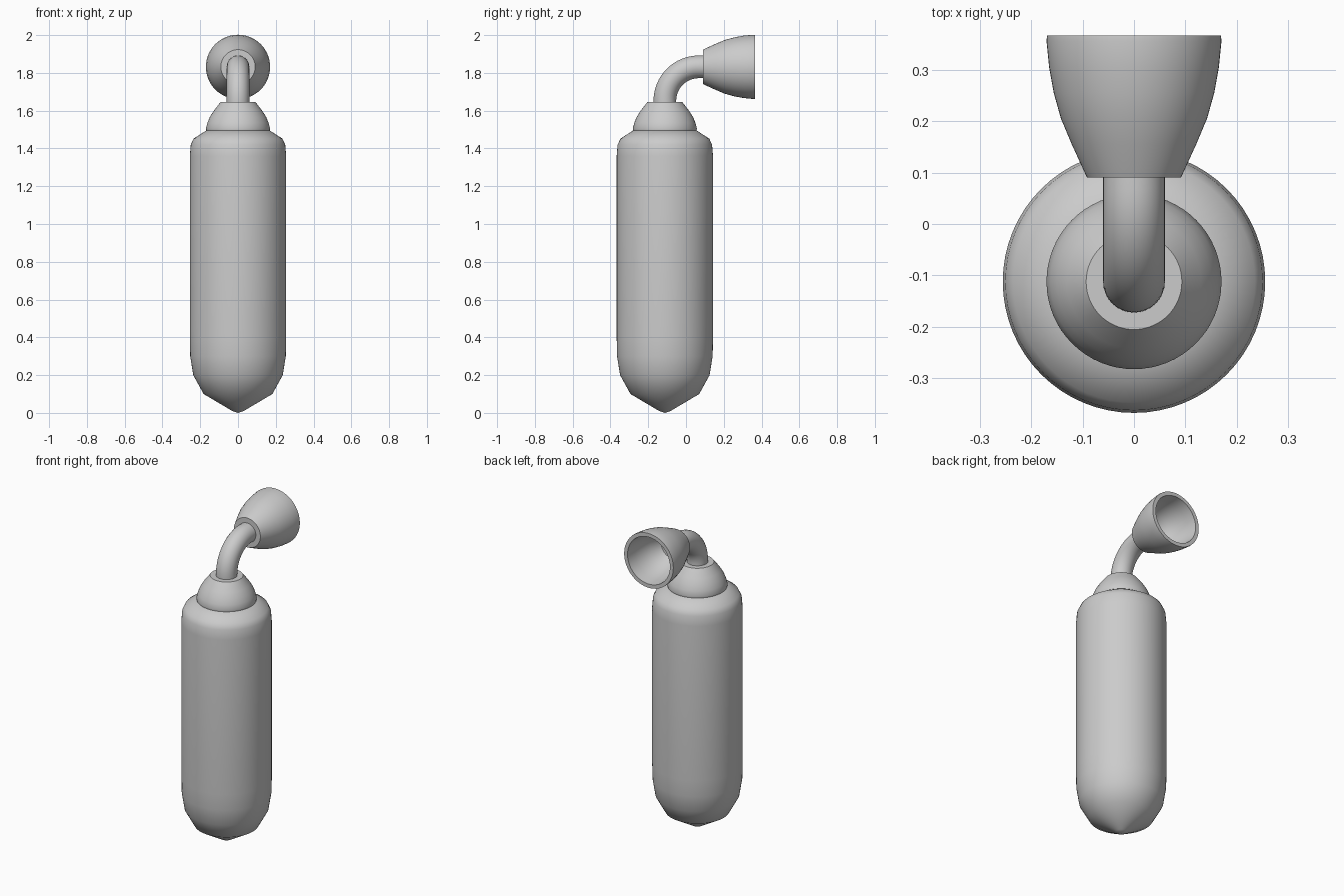
import bpy, bmesh, math
from mathutils import Matrix, Vector

if "Cube" in bpy.data.objects:
    bpy.data.objects.remove(bpy.data.objects["Cube"])

AXIS_Y = -0.112   # vertical axis of the bottle
TUBE_Z = 1.832    # height of the horizontal outlet


def finish(name, bm, angle=35):
    bmesh.ops.remove_doubles(bm, verts=bm.verts, dist=1e-5)
    bmesh.ops.recalc_face_normals(bm, faces=bm.faces)
    mesh = bpy.data.meshes.new(name)
    bm.to_mesh(mesh)
    bm.free()
    obj = bpy.data.objects.new(name, mesh)
    bpy.context.collection.objects.link(obj)
    bpy.ops.object.select_all(action='DESELECT')
    obj.select_set(True)
    bpy.context.view_layer.objects.active = obj
    bpy.ops.object.shade_smooth_by_angle(angle=math.radians(angle))
    return obj


def lathe(name, profile, matrix, steps=64):
    """Spin (radius, height) points around z, then place with matrix."""
    bm = bmesh.new()
    verts = [bm.verts.new((r, 0, h)) for r, h in profile]
    edges = [bm.edges.new(pair) for pair in zip(verts, verts[1:])]
    bmesh.ops.spin(bm, geom=verts + edges, axis=(0, 0, 1), cent=(0, 0, 0),
                   angle=math.tau, steps=steps, use_merge=True)
    bmesh.ops.transform(bm, matrix=matrix, verts=bm.verts)
    return finish(name, bm)


upright = Matrix.Translation((0, AXIS_Y, 0))
forward = Matrix.Translation((0, 0, TUBE_Z)) @ Matrix.Rotation(-math.pi / 2, 4, 'X')

# Bottle body with pointed base and chamfered shoulder
lathe("bottle_body", [
    (0, 0), (0.03, 0.01), (0.182, 0.1), (0.237, 0.2), (0.253, 0.3),
    (0.255, 0.4), (0.255, 1.36), (0.25, 1.42), (0.235, 1.452),
    (0.165, 1.497), (0, 1.497)], upright)

# Domed cap
lathe("domed_cap", [
    (0, 1.48), (0.168, 1.495), (0.17, 1.505), (0.162, 1.535), (0.15, 1.565), (0.13, 1.597),
    (0.093, 1.645), (0, 1.645)], upright)

# Flared, hollow mouthpiece opening toward the back
lathe("mouthpiece", [
    (0, 0.09), (0.091, 0.09), (0.094, 0.096), (0.121, 0.155), (0.142, 0.205),
    (0.156, 0.255), (0.165, 0.305), (0.170, 0.355), (0.169, 0.366),
    (0.146, 0.366), (0.141, 0.305), (0.131, 0.245), (0.112, 0.19),
    (0.08, 0.13), (0, 0.12)], forward)

# Bent tube joining cap and mouthpiece
BEND, TUBE_R, SIDES = 0.18, 0.06, 32
path = [(AXIS_Y, 1.62, 0)]
for i in range(17):
    a = math.pi / 2 * i / 16
    path.append((AXIS_Y + BEND * (1 - math.cos(a)),
                 TUBE_Z - BEND + BEND * math.sin(a), a))
path.append((0.1, TUBE_Z, math.pi / 2))

bm = bmesh.new()
rings = []
for y, z, a in path:
    outward = Vector((0, -math.cos(a), math.sin(a)))
    ring = []
    for k in range(SIDES):
        t = math.tau * k / SIDES
        ring.append(bm.verts.new(Vector((0, y, z)) + TUBE_R *
                    (outward * math.cos(t) + Vector((math.sin(t), 0, 0)))))
    rings.append(ring)
for r0, r1 in zip(rings, rings[1:]):
    for k in range(SIDES):
        n = (k + 1) % SIDES
        bm.faces.new((r0[k], r0[n], r1[n], r1[k]))
bm.faces.new(rings[0])
bm.faces.new(rings[-1])
finish("bent_tube", bm)
